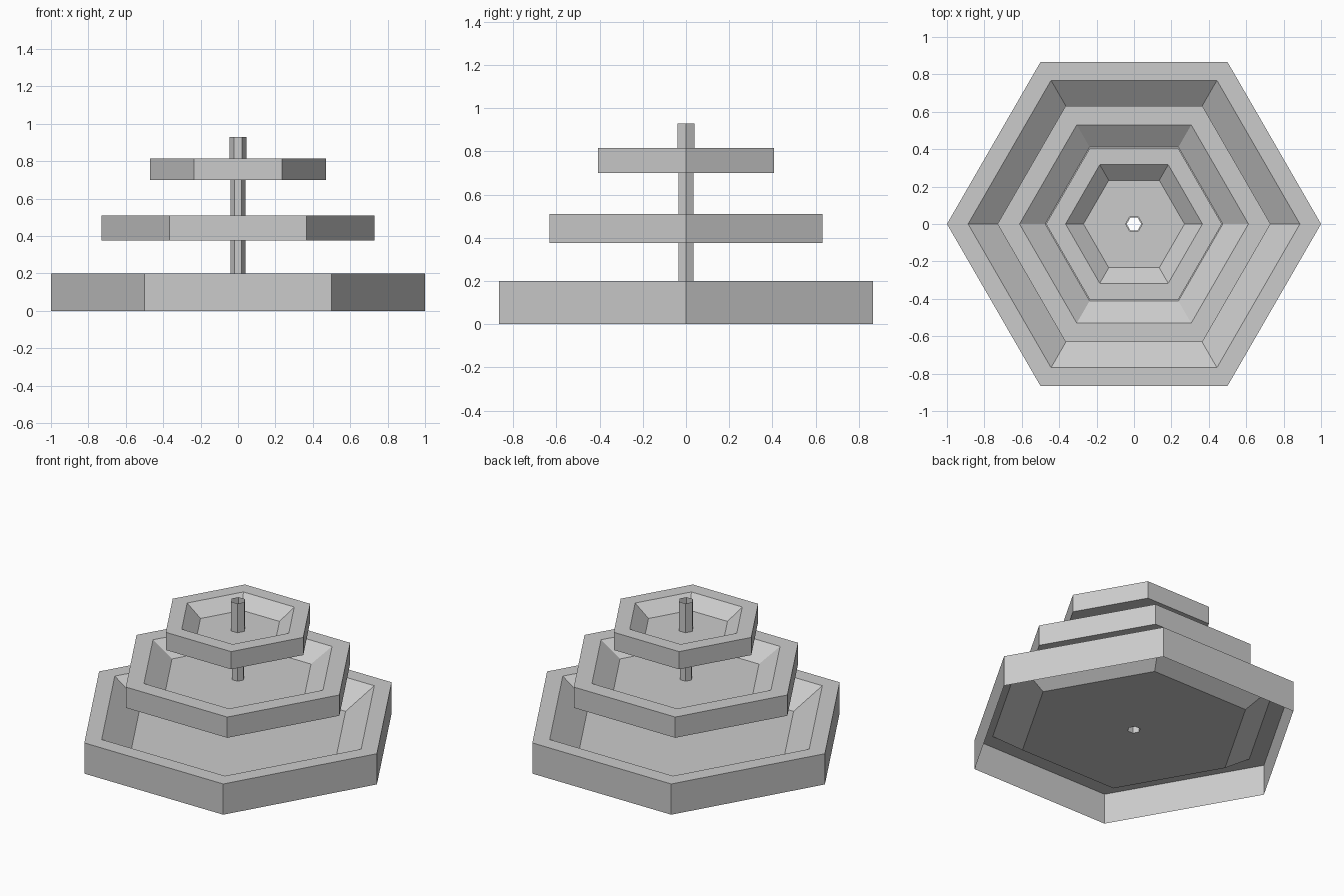
import bpy, bmesh
from math import cos, sin, pi

if "Cube" in bpy.data.objects:
    bpy.data.objects.remove(bpy.data.objects["Cube"])

SIDES = 6


def revolve(name, profile):
    """Sweep an open (radius, z) profile around z with six flat sides."""
    bm = bmesh.new()
    rings = [[bm.verts.new((r * cos(2 * pi * k / SIDES), r * sin(2 * pi * k / SIDES), z))
              for k in range(SIDES)] for r, z in profile]
    for low, high in zip(rings, rings[1:]):
        for k in range(SIDES):
            n = (k + 1) % SIDES
            bm.faces.new((low[k], low[n], high[n], high[k]))
    mesh = bpy.data.meshes.new(name)
    bm.to_mesh(mesh)
    bm.free()
    obj = bpy.data.objects.new(name, mesh)
    bpy.context.collection.objects.link(obj)
    return obj


def basin(name, outer, inner, floor, bottom, top, floor_z, hole_above, hole_below=None):
    """Bowl with flat rim and sloped inside; underside closed if hole_below is given."""
    profile = [(outer, bottom), (outer, top), (inner, top), (floor, floor_z), (hole_above, floor_z)]
    if hole_below is not None:
        profile.insert(0, (hole_below, bottom))
    return revolve(name, profile)


# Three basins; the lowest is open underneath
basin("lower_basin", 1.0, 0.887, 0.70, 0.0, 0.2, 0.07, 0.039)
basin("middle_basin", 0.73, 0.612, 0.475, 0.375, 0.51, 0.422, 0.039, 0.039)
basin("upper_basin", 0.47, 0.366, 0.27, 0.70, 0.815, 0.74, 0.045, 0.039)

# Hollow hexagonal stem sections between the basins
revolve("lower_stem", [(0.039, 0.07), (0.039, 0.375)])
revolve("middle_stem", [(0.039, 0.422), (0.039, 0.70)])
revolve("top_spout", [(0.045, 0.74), (0.045, 0.93)])
